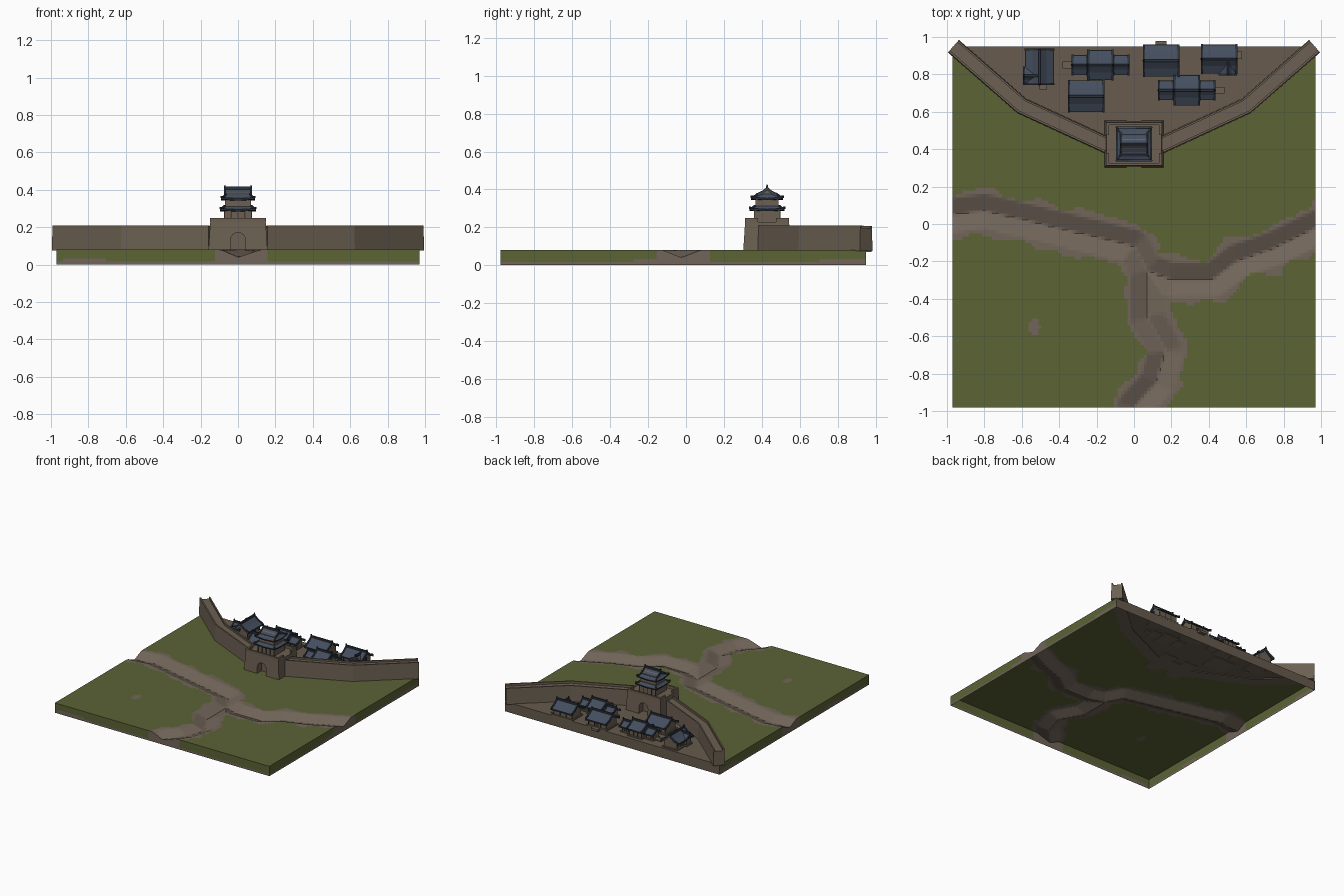
import bpy, bmesh, math
from mathutils import Vector, Matrix, noise

if "Cube" in bpy.data.objects:
    bpy.data.objects.remove(bpy.data.objects["Cube"])

def material(name, rgb):
    m = bpy.data.materials.new(name)
    m.diffuse_color = (*rgb, 1)
    m.use_nodes = True
    m.node_tree.nodes["Principled BSDF"].inputs["Base Color"].default_value = m.diffuse_color
    return m

GRASS = material("grass green", (0.105, 0.125, 0.036))
DIRT = material("dirt path", (0.165, 0.130, 0.100))
EARTH = material("town earth", (0.135, 0.105, 0.075))
STONE = material("wall stone", (0.150, 0.118, 0.085))
TILE = material("slate roof tile", (0.058, 0.076, 0.112))
RIDGE = material("dark ridge tile", (0.026, 0.032, 0.043))
WOOD = material("dark wood", (0.065, 0.045, 0.030))
I4 = Matrix.Identity(4)
G = 0.08  # ground level

def mesh(name, verts, faces, mat, M=I4):
    me = bpy.data.meshes.new(name)
    me.from_pydata([M @ Vector(v) for v in verts], [], faces)
    bm = bmesh.new()
    bm.from_mesh(me)
    bmesh.ops.recalc_face_normals(bm, faces=bm.faces)
    bm.to_mesh(me)
    bm.free()
    me.materials.append(mat)
    ob = bpy.data.objects.new(name, me)
    bpy.context.collection.objects.link(ob)
    return ob

def loft(name, rings, mat, M=I4):
    """Join equal closed rings and cap both ends."""
    n = len(rings[0])
    verts = [v for r in rings for v in r]
    faces = [(k*n + i, k*n + (i+1) % n, (k+1)*n + (i+1) % n, (k+1)*n + i)
             for k in range(len(rings)-1) for i in range(n)]
    faces += [tuple(range(n)), tuple(range(len(verts)-n, len(verts)))]
    return mesh(name, verts, faces, mat, M)

def prism(name, profile, x0, x1, mat, M=I4):
    return loft(name, [[(x, y, z) for y, z in profile] for x in (x0, x1)], mat, M)

def box(name, c, half, z0, z1, mat, M=I4, inset=0.0):
    ring = lambda hx, hy, z: [(c[0]+sx*hx, c[1]+sy*hy, z)
                              for sx, sy in ((-1, -1), (1, -1), (1, 1), (-1, 1))]
    return loft(name, [ring(*half, z0), ring(half[0]-inset, half[1]-inset, z1)], mat, M)

def gable_roof(name, M, L, W, ze, zr, edge=0.011):
    """Concave gable roof with ridge beam, verge ridges and raised tips."""
    def prof(up, down, grow=0.0):
        h = [(W/2+grow, ze), (W/4, ze+0.4*(zr-ze)), (0, zr)]
        h += [(-y, z) for y, z in h[1::-1]]
        return [(y, z+up) for y, z in h] + [(y, z-down) for y, z in h[::-1]]
    prism(name + "_tiles", prof(0, 0.009), -L/2, L/2, TILE, M)
    for s in (-1, 1):
        x = s*(L/2 - edge/2)
        prism(name + "_verge", prof(0.007, 0.011, 0.005), x-edge/2, x+edge/2, RIDGE, M)
        box(name + "_ridge_tip", (s*(L/2-0.004), 0), (0.005, 0.005), zr, zr+0.02, RIDGE, M, 0.002)
    box(name + "_ridge", (0, 0), (L/2, 0.006), zr-0.006, zr+0.01, RIDGE, M)
    # eave edge
    for s in (-1, 1):
        box(name + "_eave", (0, s*W/2), (L/2, 0.003), ze-0.01, ze+0.001, RIDGE, M)

def hall(name, M, L, W, ze, zr):
    """House body, plinth, posts and roof; ridge runs along local x."""
    w, mid = W/2-0.02, ze+0.4*(zr-ze)-0.006
    prism(name + "_walls", [(w, G), (w, ze), (W/4, mid), (0, zr-0.006),
                            (-W/4, mid), (-w, ze), (-w, G)], -L/2+0.014, L/2-0.014, STONE, M)
    box(name + "_plinth", (0, 0), (L/2-0.004, W/2-0.006), G-0.005, G+0.009, STONE, M)
    for s in (-1, 1):
        for i in range(4):
            x = (i/3 - 0.5)*(L-0.035)
            box(name + "_post", (x, s*(w+0.001)), (0.003, 0.003), G, ze, WOOD, M)
    box(name + "_door", (0, -w-0.001), (0.014, 0.002), G+0.009, G+0.045, WOOD, M)
    gable_roof(name + "_roof", M, L, W, ze, zr)

def place(x, y, deg=0):
    return Matrix.Translation((x, y, 0)) @ Matrix.Rotation(math.radians(deg), 4, 'Z')

# ---- ground: open-bottomed slab with carved, forked dirt path ----
PATHS = [[(-1.1, .03), (-.8, .07), (-.5, 0), (-.25, -.06), (0, -.12), (.07, -.25)],
         [(.07, -.25), (.2, -.3), (.42, -.3), (.55, -.2), (.75, -.13), (1.1, .04)],
         [(.07, -.25), (.07, -.5), (.17, -.68), (.12, -.85), (.0, -.98), (0, -1.1)]]
WALL = [(0.14, 0.42), (0.60, 0.632), (0.965, 0.951)]

def path_dist(x, y):
    best = 9
    for p in PATHS:
        for a, b in zip(p, p[1:]):
            a, d = Vector(a), Vector(b) - Vector(a)
            t = max(0, min(1, (Vector((x, y)) - a).dot(d) / d.length_squared))
            best = min(best, (Vector((x, y)) - a - d*t).length)
    return best

def wall_y(x):
    x = abs(x)
    for (xa, ya), (xb, yb) in zip(WALL, WALL[1:]):
        if x <= xb:
            return ya + (max(x, xa)-xa)/(xb-xa)*(yb-ya)
    return 0.96

N, X0, X1, Y0, Y1 = 110, -0.97, 0.97, -0.98, 0.95
xs = [X0 + (X1-X0)*i/N for i in range(N+1)]
ys = [Y0 + (Y1-Y0)*i/N for i in range(N+1)]
verts = [(x, y, G - 0.04*max(0, 1 - path_dist(x, y)/0.09)) for y in ys for x in xs]
idx = lambda i, j: j*(N+1) + i
faces = [(idx(i, j), idx(i+1, j), idx(i+1, j+1), idx(i, j+1)) for j in range(N) for i in range(N)]
rim = ([idx(i, 0) for i in range(N)] + [idx(N, j) for j in range(N)] +
       [idx(N-i, N) for i in range(N)] + [idx(0, N-j) for j in range(N)])
prev, ROWS = rim, 5
for r in range(1, ROWS+1):
    row = list(range(len(verts), len(verts)+len(rim)))
    verts += [(*verts[v][:2], verts[v][2]*(1-r/ROWS)) for v in rim]
    m = len(rim)
    faces += [(prev[k], row[k], row[(k+1) % m], prev[(k+1) % m]) for k in range(m)]
    prev = row
ground = mesh("ground", verts, faces, GRASS)
ground.data.materials.append(DIRT)
ground.data.materials.append(EARTH)
if ground.data.polygons[0].normal.z < 0:
    ground.data.flip_normals()
for f in ground.data.polygons:
    x, y, z = f.center
    n1 = noise.noise(Vector((x*9, y*9, 3))) * 0.05
    spot = math.hypot((x+.53)/1, (y+.55)/1.4) < 0.03
    if y > wall_y(x):
        f.material_index = 2
    elif path_dist(x, y) + n1 < 0.118 or spot:
        f.material_index = 1
    elif abs(f.normal.z) < 0.5 and z < 0.018 + 0.03*noise.noise(Vector((x*3, y*3, 7))):
        f.material_index = 1

# ---- city wall: U-topped section swept along both arms ----
SECTION = [(-.045, G-.005), (-.041, .21), (-.030, .21), (-.030, .193),
           (.030, .193), (.030, .207), (.040, .207), (.044, G-.005)]
for side, sx in (("left", -1), ("right", 1)):
    pts = [Vector(p) for p in WALL]
    dirs = [(b-a).normalized() for a, b in zip(pts, pts[1:])]
    rings = []
    for k, p in enumerate(pts):
        d0, d1 = dirs[max(k-1, 0)], dirs[min(k, 1)]
        d = (d0+d1).normalized()
        nrm = Vector((-d.y, d.x)) / d.dot(d0)
        rings.append([(sx*(p.x+nrm.x*o), p.y+nrm.y*o, z) for o, z in SECTION])
    loft("city_wall_" + side, rings, STONE)

# ---- gatehouse with arched recesses front and back ----
CY = 0.428
gate = box("gatehouse", (0, CY), (0.158, 0.126), G-.005, 0.228, STONE, I4, 0.010)
arch = [(-.04, G-.02)] + [(-.04*math.cos(math.pi*i/12), .132+.04*math.sin(math.pi*i/12))
                          for i in range(13)] + [(.04, G-.02)]
for s in (-1, 1):
    y0, y1 = sorted((CY + s*0.07, CY + s*0.2))
    cut = loft("arch_cutter", [[(x, y, z) for x, z in arch] for y in (y0, y1)], STONE)
    cut.hide_render = True
    cut.hide_set(True)
    mod = gate.modifiers.new("arch", 'BOOLEAN')
    mod.object, mod.solver = cut, 'EXACT'
    bpy.context.view_layer.objects.active = gate
    bpy.ops.object.modifier_apply(modifier=mod.name)
    bpy.data.objects.remove(cut)
    # parapets, with a gap on each side towards the wall walk
    box("gate_parapet", (0, CY+s*0.109), (0.149, 0.007), .226, .25, STONE)
    for t in (-1, 1):
        box("gate_side_parapet", (s*0.142, CY+t*0.082), (0.007, 0.034), .226, .25, STONE)

# ---- gate tower: two storeys, skirt roof and hip-and-gable roof ----
T = place(0, CY)
def skirt(name, ix, iy, ox, oy, zi, zo, lift):
    """Flared roof ring with lifted corners, plus dark hip ridges."""
    def ring(hx, hy, z, up):
        return [(a*hx, b*hy, z + (up if a*b else 0)) for a, b in
                ((-1, -1), (0, -1), (1, -1), (1, 0), (1, 1), (0, 1), (-1, 1), (-1, 0))]
    mx, my, zm = (ix+ox)/2, (iy+oy)/2, zo + 0.38*(zi-zo)
    loft(name, [ring(ix, iy, zi, 0), ring(mx, my, zm, 0), ring(ox, oy, zo, lift)], TILE, T)
    loft(name + "_eave", [ring(ox+.001, oy+.001, zo+.001, lift), ring(ox, oy, zo-.009, lift)], RIDGE, T)
    for a in (-1, 1):
        for b in (-1, 1):
            sec = lambda x, y, z: [(a*x-.004, b*y+a*b*.004, z-.006), (a*x+.004, b*y-a*b*.004, z-.006),
                                   (a*x+.004, b*y-a*b*.004, z+.006), (a*x-.004, b*y+a*b*.004, z+.006)]
            loft(name + "_hip", [sec(ix, iy, zi), sec(mx, my, zm), sec(ox, oy, zo+lift+.003)], RIDGE, T)

box("tower_lower_storey", (0, 0), (.075, .066), .225, .30, STONE, T)
skirt("tower_skirt_roof", .072, .064, .096, .092, .312, .294, .006)
box("tower_upper_storey", (0, 0), (.070, .060), .30, .352, STONE, T)
skirt("tower_upper_eaves", .066, .050, .090, .084, .375, .352, .007)
prism("tower_gable_infill", [(-.048, .37), (.048, .37), (0, .405)], -.062, .062, STONE, T)
gable_roof("tower_top_roof", T, .148, .102, .372, .407, .009)
for s in (-1, 1):
    for i in range(5):
        box("tower_post", ((i-2)*.036, s*.067), (.003, .003), .228, .29, WOOD, T)

# ---- town houses ----
# plain halls
for name, M in (("south_hall", place(-.255, .683)), ("north_hall", place(.145, .873, 180))):
    hall(name, M, .195, .165, .137, .188)
box("north_hall_step", (.145, .965), (.03, .014), G-.01, G+.008, STONE)
# halls with lower side wings
for name, M in (("west_winged_hall", place(-.18, .85)), ("east_winged_hall", place(.282, .715, 180))):
    hall(name, M, .14, .155, .142, .190)
    for s in (-1, 1):
        hall(name + "_wing", M @ place(s*.11, 0), .09, .10, .128, .162)
    box(name + "_step", (-.175, 0), (.028, .018), G-.005, G+.009, STONE, M)
# halls with a cross gable
for name, M in (("east_cross_hall", place(.455, .882)), ("west_cross_hall", place(-.505, .84, -90))):
    hall(name, M, .195, .15, .138, .190)
    hall(name + "_porch", M @ place(.047, -.045, 90), .085, .09, .138, .172)
    box(name + "_step", (.11, .02), (.012, .02), G-.005, G+.009, STONE, M)
